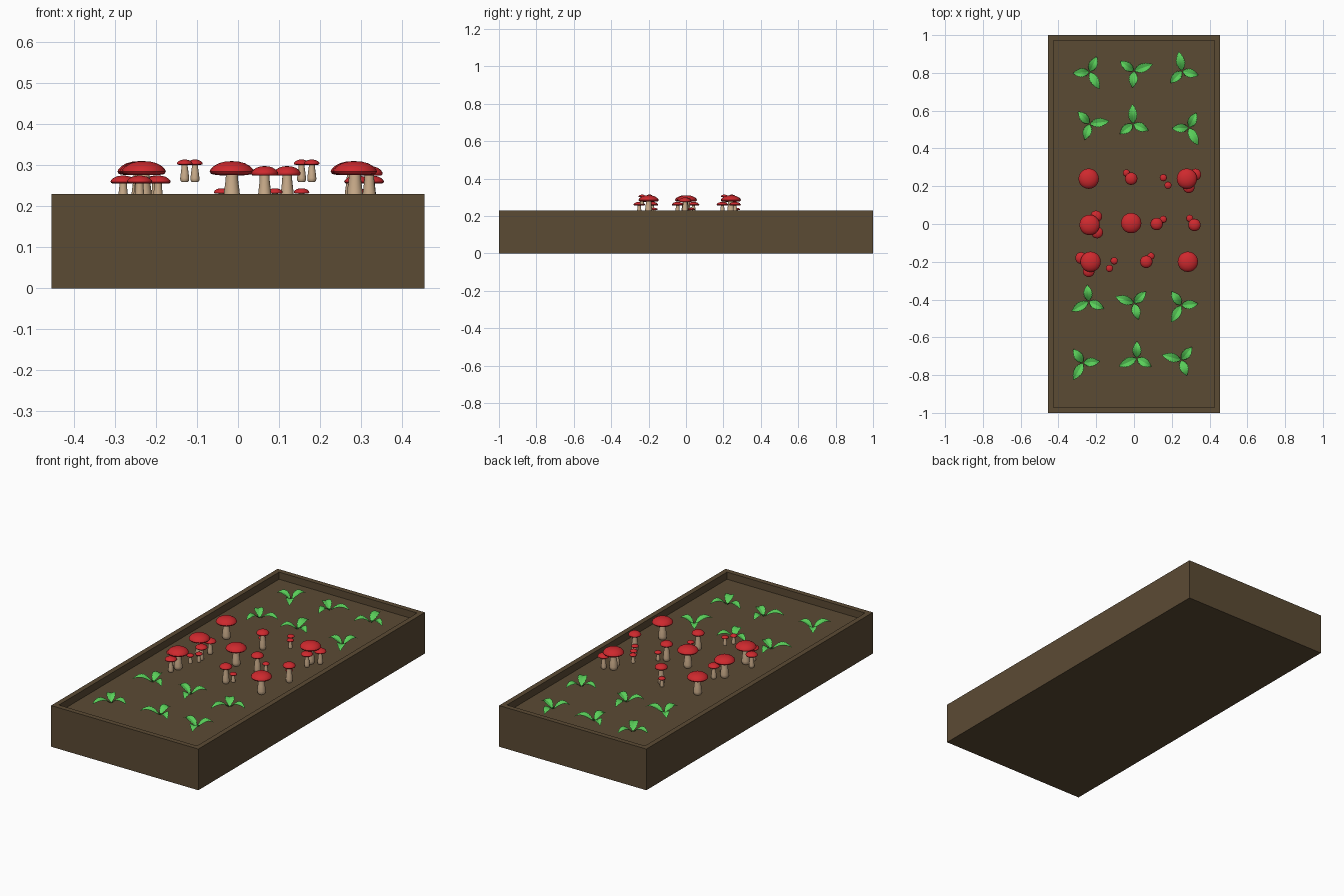
import bpy, bmesh
from math import sin, cos, pi, radians

if "Cube" in bpy.data.objects:
    bpy.data.objects.remove(bpy.data.objects["Cube"], do_unlink=True)

SOIL = 0.19


def material(name, rgb):
    m = bpy.data.materials.new(name)
    m.use_nodes = True
    m.diffuse_color = (*rgb, 1)
    m.node_tree.nodes["Principled BSDF"].inputs["Base Color"].default_value = (*rgb, 1)
    return m


brown = material("earth brown", (0.105, 0.069, 0.034))
red = material("cap red", (0.62, 0.022, 0.027))
cream = material("stem cream", (0.60, 0.42, 0.26))
green = material("leaf green", (0.10, 0.62, 0.10))


def finish(name, bm, mat, smooth=None):
    bmesh.ops.recalc_face_normals(bm, faces=bm.faces)
    mesh = bpy.data.meshes.new(name)
    bm.to_mesh(mesh)
    bm.free()
    mesh.materials.append(mat)
    obj = bpy.data.objects.new(name, mesh)
    bpy.context.collection.objects.link(obj)
    if smooth:
        bpy.ops.object.select_all(action='DESELECT')
        obj.select_set(True)
        bpy.context.view_layer.objects.active = obj
        bpy.ops.object.shade_smooth_by_angle(angle=radians(smooth))
    return obj


def lathe(bm, profile, x, y, sides=20):
    """Closed solid of revolution from (radius, z) pairs."""
    rings = [[bm.verts.new((x + r * cos(2 * pi * i / sides), y + r * sin(2 * pi * i / sides), z))
              for i in range(sides)] for r, z in profile]
    for a, b in zip(rings, rings[1:]):
        for i in range(sides):
            j = (i + 1) % sides
            bm.faces.new((a[i], a[j], b[j], b[i]))
    bm.faces.new(rings[0][::-1])
    bm.faces.new(rings[-1])


# Planter box with a recessed bed
bm = bmesh.new()
bmesh.ops.create_cube(bm, size=1)
for v in bm.verts:
    v.co = (v.co.x * 0.91, v.co.y * 2, (v.co.z + 0.5) * 0.23)
bm.normal_update()
top = [f for f in bm.faces if f.normal.z > 0.9]
bmesh.ops.inset_region(bm, faces=top, thickness=0.04)
walls = bmesh.ops.extrude_face_region(bm, geom=top)
bmesh.ops.delete(bm, geom=top, context='FACES_ONLY')
for v in [g for g in walls["geom"] if isinstance(g, bmesh.types.BMVert)]:
    v.co.z = SOIL
finish("planter_box", bm, brown)

# Mushrooms: cap radius, total height, cap height, stem radius
SIZES = {
    "large": (0.054, 0.12, 0.034, 0.022),
    "medium": (0.033, 0.108, 0.024, 0.018),
    "companion": (0.031, 0.085, 0.020, 0.014),
    "small": (0.019, 0.054, 0.013, 0.011),
}
SPOTS = {
    "large": [(-.24, .24), (.28, .24), (-.235, -.005), (-.015, .005), (-.23, -.2), (.285, -.2)],
    "medium": [(-.015, .24), (.12, 0), (.32, -.005), (.065, -.2)],
    "companion": [(.325, .262), (.29, .195), (-.2, .04), (-.195, -.045), (-.28, -.18), (-.24, -.25)],
    "small": [(-.04, .27), (.155, .025), (.295, .03), (.09, -.17)],
}
CAP = [(0.3, 0.12), (0.75, 0.03), (0.93, 0.08), (1, 0.25), (0.96, 0.42),
       (0.82, 0.65), (0.6, 0.85), (0.32, 0.97), (0.08, 1)]
STEM = [(0.75, 0), (0.97, 0.07), (1, 0.2), (0.85, 0.5), (0.68, 0.8), (0.66, 1)]


def mushroom(name, size, x, y, base):
    radius, height, cap_h, stem_r = SIZES[size]
    cap_z = base + height - cap_h
    bm = bmesh.new()
    lathe(bm, [(r * radius, cap_z + z * cap_h) for r, z in CAP], x, y)
    finish(name + "_cap", bm, red, 50)
    bm = bmesh.new()
    stem_h = height - cap_h * 0.7
    lathe(bm, [(r * stem_r, base + z * stem_h) for r, z in STEM], x, y, 14)
    finish(name + "_stem", bm, cream, 50)


for size, spots in SPOTS.items():
    for n, (x, y) in enumerate(spots):
        mushroom(f"{size}_mushroom_{n + 1}", size, x, y, SOIL)
# Raised pairs
for n, (x, y) in enumerate([(.155, .245), (.18, .205), (-.13, -.235), (-.105, -.195)]):
    mushroom(f"raised_mushroom_{n + 1}", "small", x, y, 0.26)


# Seedlings: three arched, serrated leaves each
def leaf(bm, x, y, angle, length, steps=16):
    ca, sa = cos(angle), sin(angle)
    rows = []
    for i in range(steps + 1):
        t = i / steps
        width = 0.026 * sin(pi * t ** 0.85) ** 0.8 if 0 < i < steps else 0.001
        width *= 1 if i % 2 else 0.8
        d = 0.004 + t * length
        z = SOIL + 0.004 + 0.026 * sin(pi * min(1, t * 0.85))
        rows.append([bm.verts.new((x + ca * d - sa * s * width, y + sa * d + ca * s * width,
                                   z + abs(s) * width * 0.3)) for s in (-1, 0, 1)])
    for a, b in zip(rows, rows[1:]):
        for k in range(2):
            bm.faces.new((a[k], b[k], b[k + 1], a[k + 1]))


SEEDLINGS = [
    (-.235, .805, -60), (0, .81, 20), (.255, .81, 100),
    (-.235, .53, 8), (-.005, .53, 92), (.29, .51, -62),
    (-.24, -.41, 210), (0, -.42, 160), (.25, -.43, 240),
    (-.27, -.735, 240), (.015, -.71, 205), (.25, -.72, 165),
]
for n, (x, y, turn) in enumerate(SEEDLINGS):
    bm = bmesh.new()
    for offset, length in ((0, 0.1), (125, 0.084), (245, 0.084)):
        leaf(bm, x, y, radians(turn + offset), length)
    finish(f"seedling_{n + 1}", bm, green, 25)
